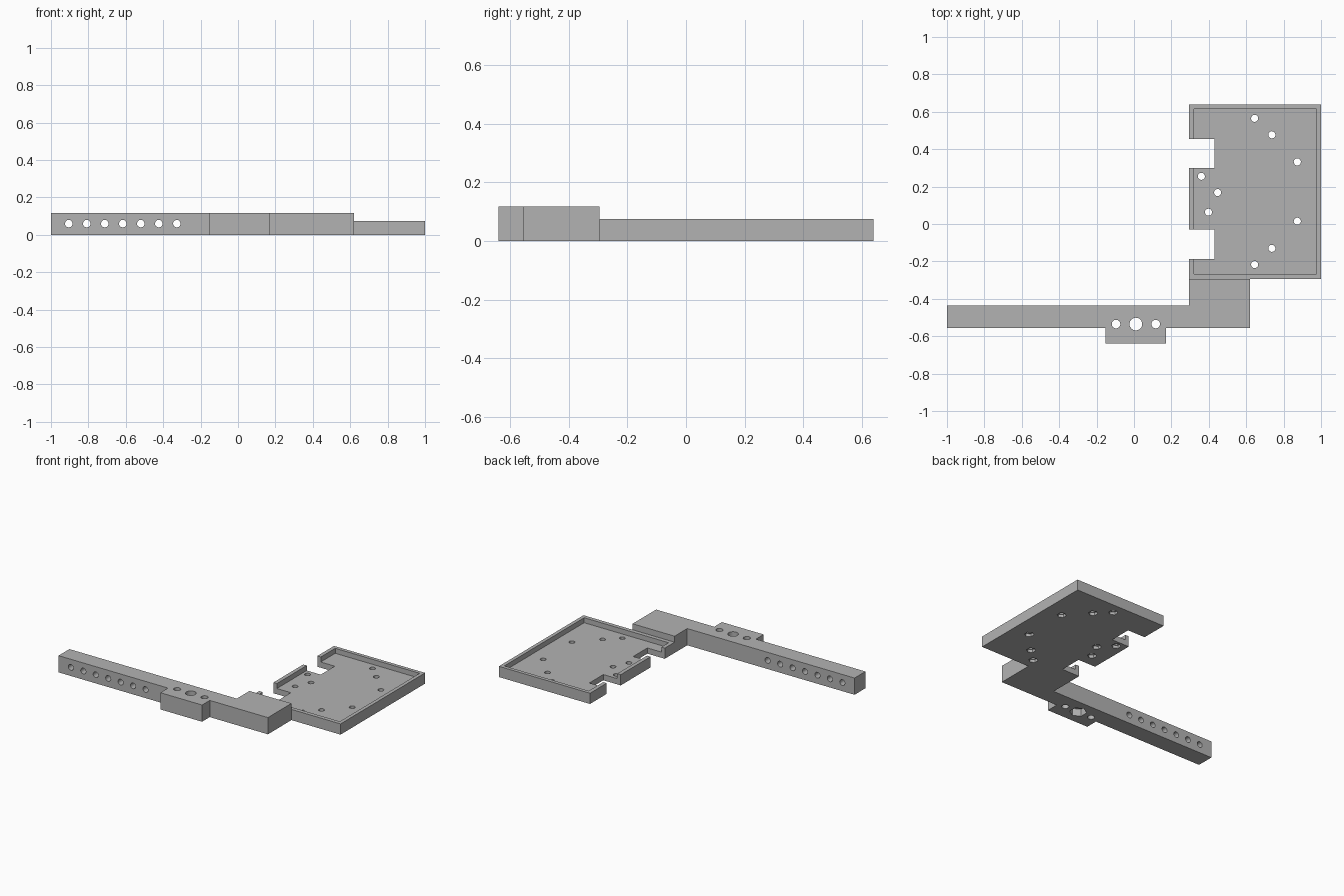
import bpy
import bmesh
from math import pi
from mathutils import Matrix, Vector

default = bpy.data.objects.get("Cube")
if default:
    bpy.data.objects.remove(default, do_unlink=True)

grey = bpy.data.materials.new("plain grey")
grey.use_nodes = True
colour = (0.45, 0.45, 0.45, 1)
grey.diffuse_color = colour
grey.node_tree.nodes["Principled BSDF"].inputs["Base Color"].default_value = colour


def link(name, bm):
    bmesh.ops.recalc_face_normals(bm, faces=bm.faces)
    mesh = bpy.data.meshes.new(name)
    bm.to_mesh(mesh)
    bm.free()
    mesh.materials.append(grey)
    obj = bpy.data.objects.new(name, mesh)
    bpy.context.collection.objects.link(obj)
    return obj


def slab(name, outline, z0, z1):
    """Flat outline extruded between two heights."""
    bm = bmesh.new()
    face = bm.faces.new([bm.verts.new((x, y, z0)) for x, y in outline])
    top = bmesh.ops.extrude_face_region(bm, geom=[face])["geom"]
    verts = [g for g in top if isinstance(g, bmesh.types.BMVert)]
    bmesh.ops.translate(bm, verts=verts, vec=(0, 0, z1 - z0))
    return link(name, bm)


def box(name, x0, x1, y0, y1, z0, z1):
    return slab(name, [(x0, y0), (x1, y0), (x1, y1), (x0, y1)], z0, z1)


def rod(name, centre, radius, depth, sides=24, along_y=False):
    bm = bmesh.new()
    turn = Matrix.Rotation(pi / 2, 4, 'X') if along_y else Matrix()
    bmesh.ops.create_cone(bm, cap_ends=True, segments=sides, radius1=radius,
                          radius2=radius, depth=depth,
                          matrix=Matrix.Translation(Vector(centre)) @ turn)
    return link(name, bm)


def cut(target, cutter):
    """Subtract the cutter from the target, then discard the cutter."""
    cutter.hide_render = True
    mod = target.modifiers.new("cut", 'BOOLEAN')
    mod.operation = 'DIFFERENCE'
    mod.solver = 'EXACT'
    mod.object = cutter
    bpy.context.view_layer.objects.active = target
    bpy.ops.object.modifier_apply(modifier=mod.name)
    bpy.data.objects.remove(cutter, do_unlink=True)


# Tray: shallow recess with a thin rim and two notches on its side
TRAY_H, FLOOR, ARM_H = 0.075, 0.04, 0.117
tray = box("tray", 0.295, 1.0, -0.295, 0.64, 0, TRAY_H)
cut(tray, box("recess", 0.322, 0.975, -0.267, 0.615, FLOOR, 0.2))
for y0, y1 in ((0.30, 0.455), (-0.187, -0.03)):
    cut(tray, box("notch", 0.2, 0.43, y0, y1, -0.1, 0.2))

# Tray screw holes with hexagonal nut pockets underneath
for x, y in ((0.645, 0.565), (0.737, 0.477), (0.873, 0.332),
             (0.36, 0.255), (0.447, 0.168), (0.398, 0.063),
             (0.873, 0.015), (0.737, -0.13), (0.645, -0.217)):
    cut(tray, rod("screw_hole", (x, y, 0), 0.019, 0.5))
    cut(tray, rod("nut_pocket", (x, y, 0), 0.03, 0.04, 6))

# Arm: long beam, widened pad and the shoulder that meets the tray
arm = slab("arm", [(-1, -0.555), (-0.153, -0.555), (-0.153, -0.64),
                   (0.17, -0.64), (0.17, -0.555), (0.62, -0.555),
                   (0.62, -0.295), (0.295, -0.295), (0.295, -0.435),
                   (-1, -0.435)], 0, ARM_H)

# Row of cross holes along the beam
for i in range(7):
    x = -0.905 + i * 0.0963
    cut(arm, rod("cross_hole", (x, -0.5, 0.06), 0.02, 0.5, along_y=True))

# Three vertical holes in the pad, the middle one with a nut pocket
for x, radius in ((-0.096, 0.023), (0.01, 0.034), (0.116, 0.023)):
    cut(arm, rod("pad_hole", (x, -0.535, 0), radius, 0.5))
cut(arm, rod("pad_pocket", (0.01, -0.535, 0), 0.055, 0.1, 6))

# Smooth the hole walls, keep the edges crisp
for obj in (tray, arm):
    bpy.ops.object.select_all(action='DESELECT')
    obj.select_set(True)
    bpy.context.view_layer.objects.active = obj
    bpy.ops.object.shade_smooth_by_angle(angle=pi / 6)
